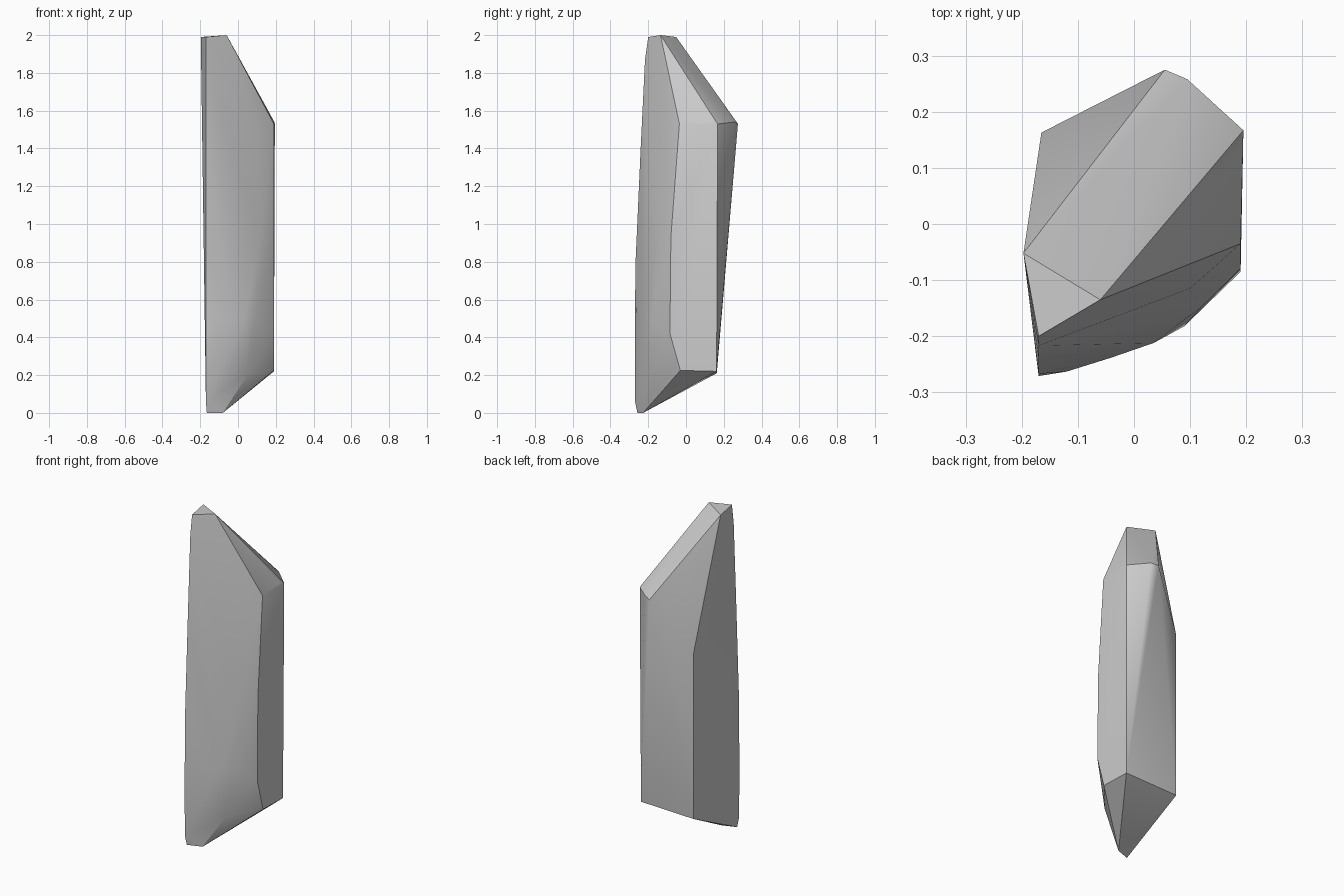
import bpy
import bmesh
import math

# Remove the default object
default_object = bpy.data.objects.get("Cube")
if default_object:
    bpy.data.objects.remove(default_object, do_unlink=True)


def make_material(name, linear_colour):
    material = bpy.data.materials.new(name)
    material.use_nodes = True
    material.diffuse_color = linear_colour
    principled = material.node_tree.nodes.get("Principled BSDF")
    principled.inputs["Base Color"].default_value = linear_colour
    principled.inputs["Roughness"].default_value = .8
    return material


def hull_object(name, corner_groups, material):
    """Wrap a convex faceted skin around groups of corner points."""
    mesh = bpy.data.meshes.new(name)
    bm = bmesh.new()
    for group in corner_groups.values():
        for corner in group:
            bm.verts.new(corner)
    result = bmesh.ops.convex_hull(bm, input=list(bm.verts))
    spare = [item for item in result["geom_interior"] + result["geom_unused"]
             if isinstance(item, bmesh.types.BMVert) and item.is_valid]
    bmesh.ops.delete(bm, geom=list(set(spare)), context="VERTS")
    bmesh.ops.recalc_face_normals(bm, faces=list(bm.faces))
    bm.to_mesh(mesh)
    bm.free()
    mesh.materials.append(material)
    shard = bpy.data.objects.new(name, mesh)
    bpy.context.collection.objects.link(shard)
    return shard


corner_groups = {
    # Small triangular tip facet
    "tip": [(-.197, -.052, 1.99), (-.06, -.135, 2), (-.17, -.2, 1.99)],
    # Shoulder where the slanted cut meets the long sides
    "shoulder": [(.055, .275, 1.53), (.095, .258, 1.54), (.195, .167, 1.53),
                 (.19, .13, 1.545), (.19, -.035, 1.53)],
    # Straight back corner on the right side
    "back_corner": [(-.165, .163, 1.22), (-.165, .163, .21)],
    # Rounded front, from high to low
    "upper_front": [(-.17, -.217, 1.87), (-.17, -.24, 1.4), (.1, -.115, 1.5)],
    "middle_front": [(-.17, -.267, .8), (.12, -.148, .92), (.19, -.08, .93)],
    "lower_front": [(-.17, -.271, .45), (-.12, -.263, .5), (-.04, -.238, .5),
                    (.035, -.212, .5), (.09, -.182, .5), (.19, -.085, .42)],
    # Chamfered, slanted underside
    "underside": [(.19, -.03, .225), (.19, .162, .22), (.05, -.19, .2),
                  (-.17, -.27, .06), (-.165, -.257, 0), (-.08, -.227, 0)],
}

# Single faceted rock shard, soft on its shallow creases
stone = make_material("stone_grey", (.6, .6, .6, 1))
shard = hull_object("rock_shard", corner_groups, stone)

bpy.ops.object.select_all(action="DESELECT")
shard.select_set(True)
bpy.context.view_layer.objects.active = shard
bpy.ops.object.shade_smooth_by_angle(angle=math.radians(30))
